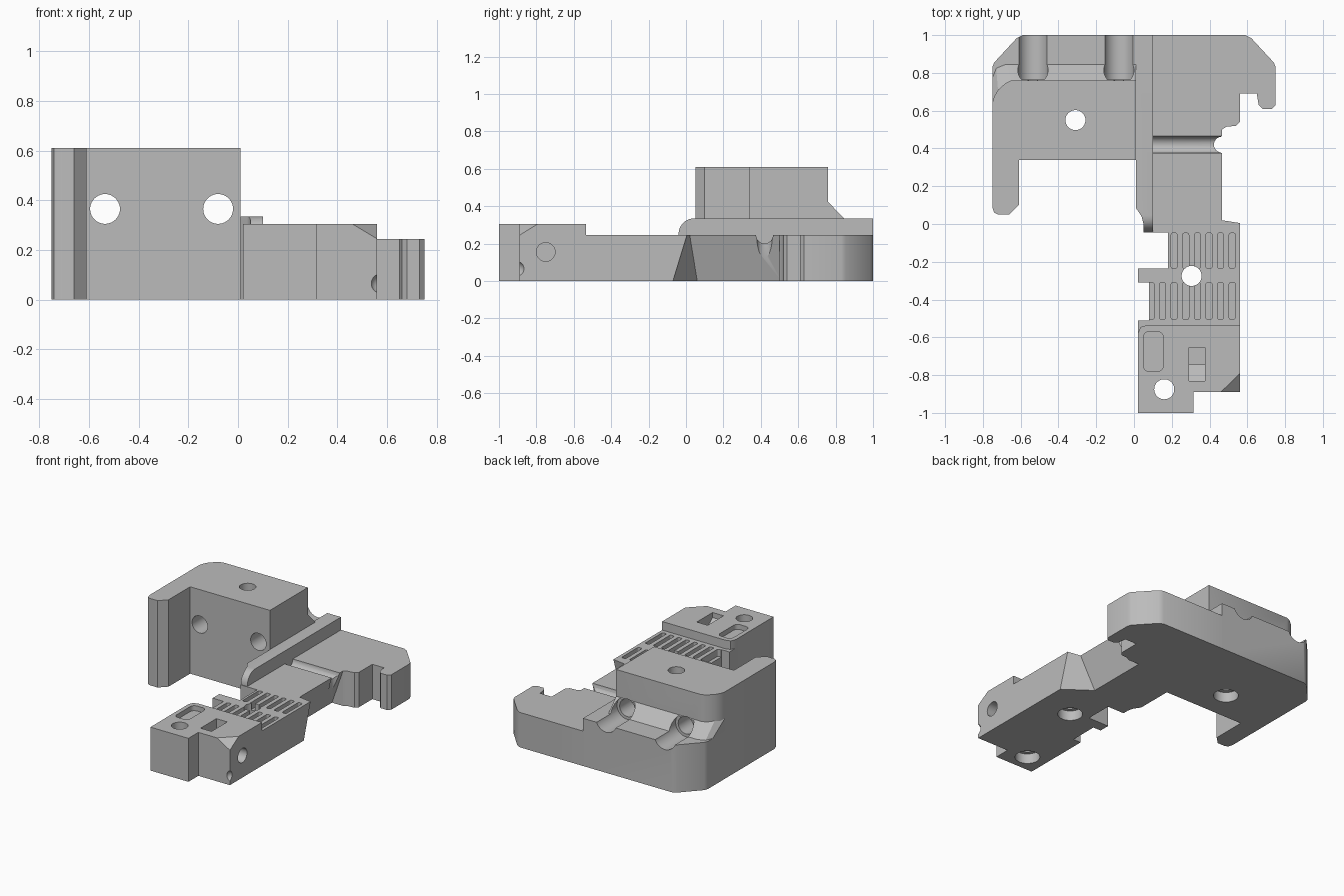
import bpy
import bmesh
import math
from mathutils import Matrix, Vector

cube = bpy.data.objects.get("Cube")
if cube:
    bpy.data.objects.remove(cube, do_unlink=True)

grey = bpy.data.materials.new("plain_grey")
grey.use_nodes = True
grey.diffuse_color = (0.5, 0.5, 0.5, 1)
grey.node_tree.nodes["Principled BSDF"].inputs["Base Color"].default_value = (0.5, 0.5, 0.5, 1)


def finish(name, bm):
    bmesh.ops.recalc_face_normals(bm, faces=bm.faces)
    mesh = bpy.data.meshes.new(name)
    bm.to_mesh(mesh)
    bm.free()
    mesh.materials.append(grey)
    obj = bpy.data.objects.new(name, mesh)
    bpy.context.collection.objects.link(obj)
    return obj


def loft(name, low, high):
    """Solid between two matching rings of 3D points."""
    bm = bmesh.new()
    a = [bm.verts.new(p) for p in low]
    b = [bm.verts.new(p) for p in high]
    bm.faces.new(a)
    bm.faces.new(b)
    for i in range(len(a)):
        j = (i + 1) % len(a)
        bm.faces.new((a[i], a[j], b[j], b[i]))
    return finish(name, bm)


def slab(name, outline, z0, z1):
    return loft(name, [(x, y, z0) for x, y in outline], [(x, y, z1) for x, y in outline])


def taper(name, low, high, z0, z1):
    return loft(name, [(x, y, z0) for x, y in low], [(x, y, z1) for x, y in high])


def side_profile(name, profile, x0, x1):
    return loft(name, [(x0, y, z) for y, z in profile], [(x1, y, z) for y, z in profile])


def box(name, x0, x1, y0, y1, z0, z1):
    return slab(name, [(x0, y0), (x1, y0), (x1, y1), (x0, y1)], z0, z1)


def rod(name, start, end, radius, sides=40):
    start, end = Vector(start), Vector(end)
    axis = end - start
    turn = Vector((0, 0, 1)).rotation_difference(axis).to_matrix().to_4x4()
    bm = bmesh.new()
    bmesh.ops.create_cone(bm, cap_ends=True, segments=sides, radius1=radius, radius2=radius,
                          depth=axis.length, matrix=Matrix.Translation((start + end) / 2) @ turn)
    return finish(name, bm)


def pill(name, x0, x1, y0, y1, r, z0, z1):
    pts = []
    corners = [(x1 - r, y1 - r), (x0 + r, y1 - r), (x0 + r, y0 + r), (x1 - r, y0 + r)]
    for q, (cx, cy) in enumerate(corners):
        for k in range(5):
            t = math.radians(90 * q + 22.5 * k)
            pts.append((cx + r * math.cos(t), cy + r * math.sin(t)))
    return slab(name, pts, z0, z1)


def cut(cutter, *parts):
    cutter.hide_render = True
    for part in parts:
        mod = part.modifiers.new("cut", "BOOLEAN")
        mod.operation = "DIFFERENCE"
        mod.solver = "EXACT"
        mod.object = cutter
        bpy.context.view_layer.objects.active = part
        bpy.ops.object.modifier_apply(modifier=mod.name)
    bpy.data.objects.remove(cutter, do_unlink=True)


# Tall block with forward leg
block = slab("tall_block", [
    (-.75, .09), (-.74, .06), (-.72, .05), (-.66, .05), (-.61, .1), (-.61, .34), (.01, .34),
    (.01, .76), (-.65, .76), (-.68, .745), (-.72, .71), (-.74, .675), (-.75, .64)], 0, .61)

# Rear ledge and the sloped skirt that joins it to the block
ledge = slab("rear_ledge", [
    (-.75, .5), (-.75, .83), (-.74, .855), (-.62, .985), (-.59, 1), (.02, 1), (.02, .5)], 0, .335)
skirt = taper("block_skirt",
              [(-.75, .5), (-.75, .78), (-.73, .83), (-.68, .85), (.01, .85), (.01, .5)],
              [(-.75, .5), (-.75, .64), (-.72, .71), (-.65, .757), (.01, .757), (.01, .5)], .33, .425)

# Low rear plate with hooked corner
plate = slab("rear_plate", [
    (.05, .5), (.465, .5), (.49, .515), (.54, .52), (.56, .54), (.56, .69), (.65, .69),
    (.66, .63), (.68, .61), (.73, .61), (.75, .63), (.75, .83), (.74, .855), (.62, .985),
    (.59, 1), (.05, 1)], 0, .245)

# Undercut neck between plate and arm
neck = taper("neck",
             [(.05, -.045), (.18, -.045), (.18, -.075), (.56, -.075), (.56, -.07), (.38, .06),
              (.38, .51), (.05, .51)],
             [(.05, -.045), (.18, -.045), (.18, -.075), (.56, -.075), (.56, .005), (.465, .02),
              (.465, .51), (.05, .51)], 0, .245)

# Raised ridge with rounded front
arc = [(.045 - .085 * math.cos(t), .25 + .085 * math.sin(t))
       for t in (math.radians(11.25 * k) for k in range(9))]
ridge = side_profile("ridge", [(-.04, 0)] + arc + [(1, .335), (1, 0)], .01, .1)
cut(slab("ridge_corner", [(-.05, .085), (.009, .085), (.02, .07), (.04, .04), (.05, 0),
                          (.05, -.1), (-.05, -.1)], -.1, .5), ridge)

# Slotted arm and raised front head
arm = slab("arm", [
    (.18, -.07), (.18, -.235), (.02, -.235), (.02, -.31), (.08, -.31), (.08, -.51), (.02, -.51),
    (.02, -.6), (.56, -.6), (.56, -.07)], 0, .245)
head = slab("front_head", [
    (.02, -1), (.315, -1), (.315, -.89), (.56, -.89), (.56, -.535), (.07, -.535), (.035, -.545),
    (.02, -.58)], 0, .305)

# Two rows of cooling slots
for i in range(8):
    x = .52 - i * .0615
    if i < 6:
        cut(pill("slot", x - .016, x + .016, -.235, -.048, .01, .195, .3), arm, neck)
    cut(pill("slot", x - .016, x + .016, -.505, -.31, .01, .195, .3), arm)

# Vertical screw holes with wider seats underneath
for x, y, parts in ((-.31, .55, (block, ledge, skirt)), (.305, -.275, (arm,)), (.16, -.875, (head,))):
    cut(rod("hole", (x, y, -.1), (x, y, .7), .053), *parts)
    cut(rod("seat", (x, y, -.1), (x, y, .07), .08), *parts)

# Horizontal bolt holes and their rear channels
for x in (-.535, -.08):
    cut(rod("bolt_hole", (x, .2, .365), (x, 1.1, .365), .06), block, ledge, skirt)
    cut(rod("channel", (x, .765, .365), (x, 1.1, .365), .08), ledge, skirt)

# Cross groove on the plate with a rounded side notch
cut(rod("cross_groove", (.1, .42, .245), (.7, .42, .245), .045), neck)
cut(rod("side_notch", (.465, .42, .1), (.465, .42, .4), .042), neck)

# Head details: long recess, sloped pocket, side hole, nick and bevelled corner
cut(pill("long_recess", .05, .155, -.78, -.57, .03, .27, .4), head)
cut(side_profile("sloped_pocket", [(-.83, .4), (-.83, .27), (-.745, .2), (-.745, .13),
                                   (-.655, .13), (-.655, .4)], .29, .375), head)
cut(rod("side_hole", (.4, -.75, .155), (.7, -.75, .155), .05), head)
bm = bmesh.new()
bmesh.ops.create_uvsphere(bm, u_segments=24, v_segments=16, radius=.042,
                          matrix=Matrix.Translation((.575, -.905, .065)))
cut(finish("nick", bm), head)
cut(loft("corner_bevel",
         [(.6, -.745, .31), (.41, -.93, .31), (.61, -.93, .19)],
         [(.8, -.745, .5), (.41, -1.1, .5), (.8, -1.1, .19)]), head)

# Shading
for obj in (block, ledge, skirt, plate, neck, ridge, arm, head):
    bpy.ops.object.select_all(action="DESELECT")
    obj.select_set(True)
    bpy.context.view_layer.objects.active = obj
    bpy.ops.object.shade_smooth_by_angle(angle=math.radians(28))
